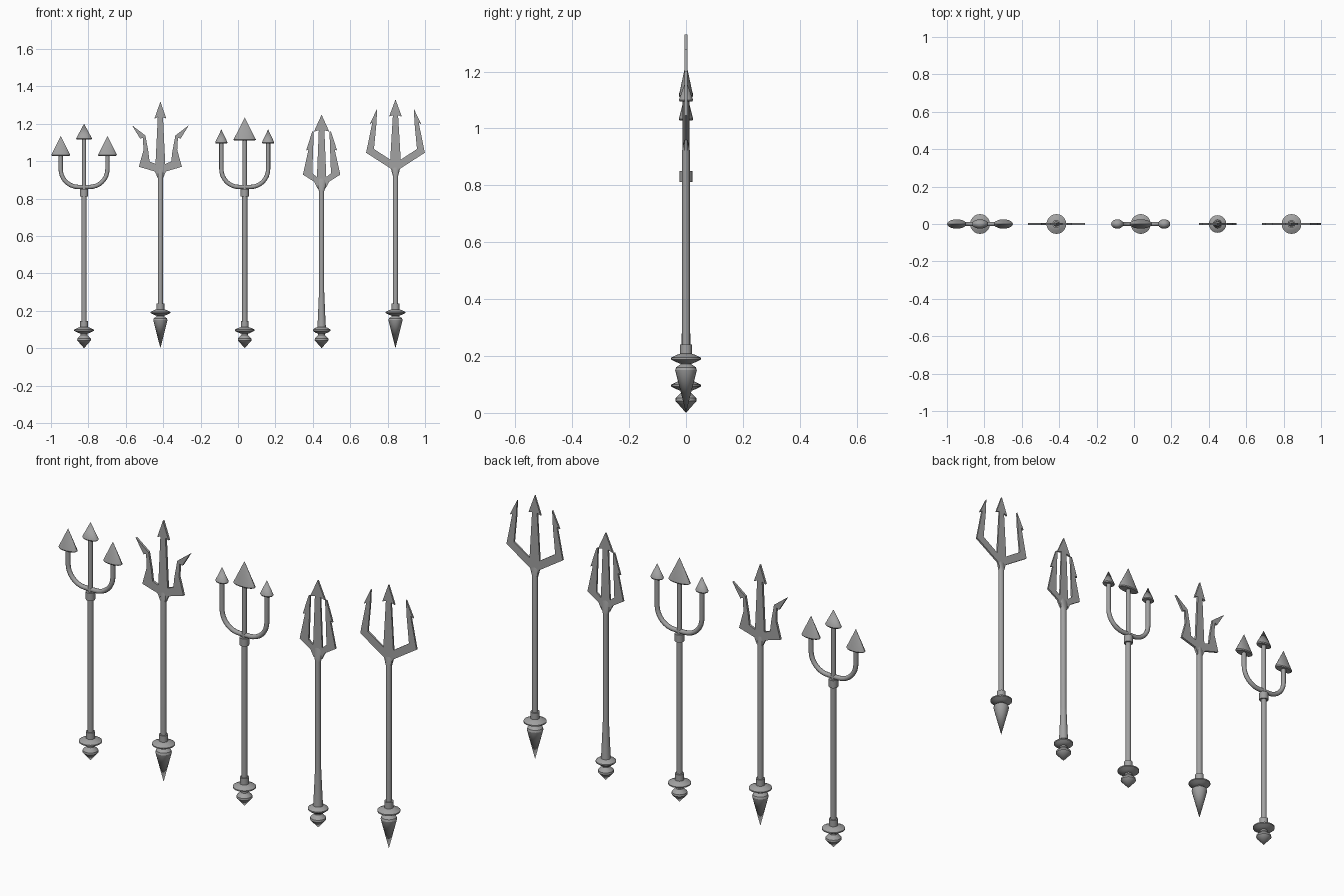
import bpy, bmesh, math

if "Cube" in bpy.data.objects:
    bpy.data.objects.remove(bpy.data.objects["Cube"])

SEG = 20
steel = bpy.data.materials.new("dark_steel")
steel.diffuse_color = (0.36, 0.36, 0.36, 1)
steel.use_nodes = True
steel.node_tree.nodes["Principled BSDF"].inputs["Base Color"].default_value = steel.diffuse_color


def finish(bm, name, x, smooth=True):
    bmesh.ops.recalc_face_normals(bm, faces=bm.faces[:])
    me = bpy.data.meshes.new(name)
    bm.to_mesh(me)
    bm.free()
    me.materials.append(steel)
    ob = bpy.data.objects.new(name, me)
    ob.location.x = x
    bpy.context.collection.objects.link(ob)
    if smooth:
        bpy.context.view_layer.objects.active = ob
        ob.select_set(True)
        bpy.ops.object.shade_smooth_by_angle(angle=math.radians(30))
        ob.select_set(False)
    return ob


def lathe(name, x, profile, y_scale=1.0):
    """Revolve (radius, z[, y radius]) points about z, closing both ends."""
    bm = bmesh.new()
    rings = []
    for r, z, *ry in profile:
        depth = ry[0] if ry else r * y_scale
        if r == 0:
            rings.append([bm.verts.new((0, 0, z))] * SEG)
        else:
            rings.append([bm.verts.new((r * math.cos(a), depth * math.sin(a), z))
                          for a in (2 * math.pi * i / SEG for i in range(SEG))])
    for a, b in zip(rings, rings[1:]):
        for i in range(SEG):
            j = (i + 1) % SEG
            bm.faces.new(list(dict.fromkeys((a[i], a[j], b[j], b[i]))))
    for ring in (rings[0], rings[-1]):
        if ring[0] is not ring[1]:
            bm.faces.new(ring)
    return finish(bm, name, x)


def flat_head(name, x, half, thick):
    """Extrude a mirrored half outline, listed from the tip down."""
    pts = half + [(-px, z) for px, z in reversed(half) if px > 0]
    bm = bmesh.new()
    face = bm.faces.new([bm.verts.new((px, -thick / 2, z)) for px, z in pts])
    ext = bmesh.ops.extrude_face_region(bm, geom=[face])
    verts = [g for g in ext["geom"] if isinstance(g, bmesh.types.BMVert)]
    bmesh.ops.translate(bm, verts=verts, vec=(0, thick, 0))
    return finish(bm, name, x, smooth=False)


def fork_tube(x, top):
    """Rounded U-shaped bar carrying the two outer prongs."""
    w, bottom, r = 0.125, 0.862, 0.095
    path = [(-w, top)]
    for side, start in ((-1, math.pi), (1, 1.5 * math.pi)):
        for i in range(9):
            a = start + i / 8 * math.pi / 2
            path.append((side * (w - r) + r * math.cos(a), bottom + r + r * math.sin(a)))
    path.append((w, top))
    cu = bpy.data.curves.new("fork_bar", "CURVE")
    cu.dimensions = "3D"
    cu.bevel_depth = 0.0115
    cu.bevel_resolution = 3
    cu.use_fill_caps = True
    cu.materials.append(steel)
    sp = cu.splines.new("POLY")
    sp.points.add(len(path) - 1)
    for p, (px, z) in zip(sp.points, path):
        p.co = (px, 0, z, 1)
        p.radius = 1
    ob = bpy.data.objects.new("fork_bar", cu)
    ob.location.x = x
    bpy.context.collection.objects.link(ob)


def butt(x, spike, disc=0.053, collar=True):
    """Pommel or long spike, guard disc and collar at the bottom."""
    d = 0.095 if spike else 0.0
    if spike:
        tip = [(0, 0), (0.038, 0.15), (0.035, 0.16), (0.018, 0.172)]
    else:
        tip = [(0, 0), (0.037, 0.042), (0.036, 0.052), (0.018, 0.07)]
    lathe("butt_spike" if spike else "pommel", x, tip + [(0.018, d + 0.085)])
    lathe("guard_disc", x, [(0.02, d + 0.078), (0.035, d + 0.084), (disc, d + 0.093),
                            (disc, d + 0.099), (0.035, d + 0.108), (0.021, d + 0.113)])
    if collar:
        lathe("lower_collar", x, [(0.021, d + 0.11), (0.021, d + 0.145)])


def shaft(x, low, *top):
    lathe("shaft", x, [(0.014, low), *top])


# Round forks with cone points: x, (radius, base, tip) of centre and side points
for x, mid, side in ((-0.823, (0.043, 1.115, 1.2), (0.051, 1.028, 1.135)),
                     (0.036, (0.06, 1.11, 1.233), (0.033, 1.095, 1.17))):
    butt(x, False)
    shaft(x, 0.1, (0.014, 0.83))
    lathe("upper_collar", x, [(0.022, 0.812), (0.022, 0.85)])
    lathe("centre_prong", x, [(0.0115, 0.84), (0.0115, mid[1] + 0.02)])
    fork_tube(x, side[1] + 0.012)
    for name, dx, (r, lo, hi) in (("centre_point", 0, mid), ("left_point", -0.125, side),
                                  ("right_point", 0.125, side)):
        lathe(name, x + dx, [(r * 0.9, lo), (r, lo + 0.005), (0, hi)], 0.025 / r)

# Flared flat trident with outward-hooked prongs
x = -0.415
butt(x, True)
shaft(x, 0.2, (0.014, 0.91), (0.02, 0.96, 0.0055))
flat_head("hooked_head", x, [
    (0, 1.318), (0.032, 1.227), (0.014, 1.235), (0.026, 0.985), (0.058, 0.998),
    (0.064, 1.05), (0.08, 1.137), (0.152, 1.192), (0.108, 1.12), (0.094, 1.125),
    (0.09, 1.06), (0.115, 0.97), (0.03, 0.945), (0.015, 0.912)], 0.012)

# Narrow flat trident with a flared lower shaft
x = 0.447
butt(x, False, disc=0.047, collar=False)
lathe("shaft", x, [(0.024, 0.1), (0.021, 0.14), (0.014, 0.3), (0.014, 0.84),
                   (0.022, 0.865, 0.012), (0.025, 0.91, 0.004)])
flat_head("narrow_head", x, [
    (0, 1.248), (0.041, 1.158), (0.015, 1.165), (0.025, 0.915), (0.05, 0.935),
    (0.042, 1.158), (0.05, 1.158), (0.083, 1.057), (0.07, 1.062), (0.1, 0.928),
    (0.04, 0.89), (0.022, 0.855)], 0.009)

# Wide flat trident
x = 0.842
butt(x, True)
shaft(x, 0.2, (0.014, 0.92), (0.026, 0.97, 0.004))
flat_head("wide_head", x, [
    (0, 1.33), (0.034, 1.238), (0.014, 1.245), (0.028, 1.008), (0.115, 1.065),
    (0.102, 1.2), (0.098, 1.28), (0.138, 1.198), (0.124, 1.206), (0.157, 1.045),
    (0.025, 0.96), (0.014, 0.922)], 0.009)
